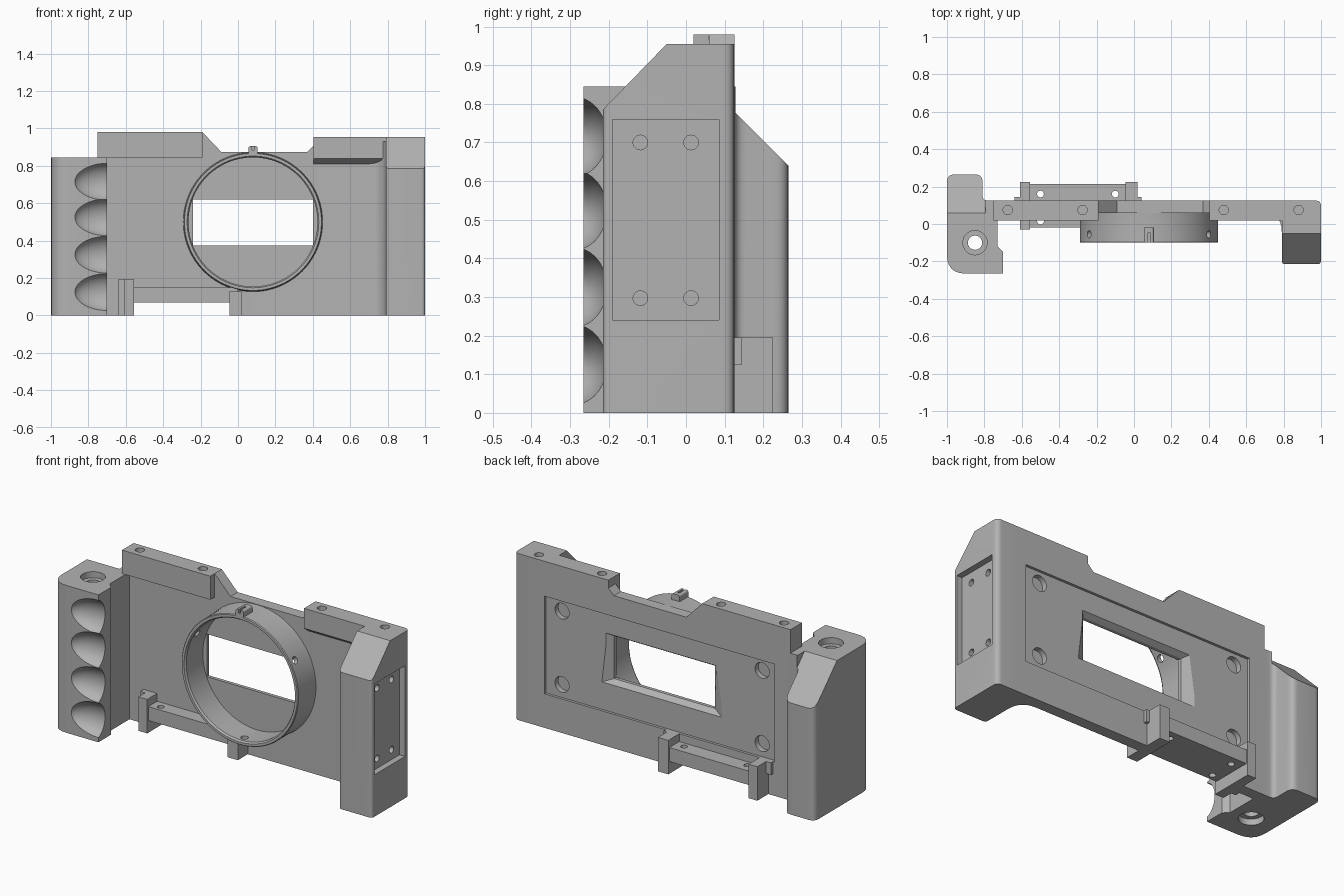
import bpy, bmesh, math
from mathutils import Vector, Matrix

cube = bpy.data.objects.get("Cube")
if cube:
    bpy.data.objects.remove(cube, do_unlink=True)

grey = bpy.data.materials.new("mid_grey")
grey.use_nodes = True
grey.diffuse_color = (0.45, 0.45, 0.45, 1)
grey.node_tree.nodes["Principled BSDF"].inputs["Base Color"].default_value = (0.45, 0.45, 0.45, 1)


def finish(name, bm):
    bmesh.ops.recalc_face_normals(bm, faces=bm.faces)
    mesh = bpy.data.meshes.new(name)
    bm.to_mesh(mesh)
    bm.free()
    mesh.materials.append(grey)
    ob = bpy.data.objects.new(name, mesh)
    bpy.context.collection.objects.link(ob)
    return ob


def loft(name, axis, lo, hi, pts, end=None):
    """Solid between a flat outline at lo and another at hi along an axis."""
    place = {"x": lambda p, t: (t, p[0], p[1]),
             "y": lambda p, t: (p[0], t, p[1]),
             "z": lambda p, t: (p[0], p[1], t)}[axis]
    bm = bmesh.new()
    a = [bm.verts.new(place(p, lo)) for p in pts]
    b = [bm.verts.new(place(p, hi)) for p in (end or pts)]
    bm.faces.new(a)
    bm.faces.new(b[::-1])
    for i in range(len(a)):
        j = (i + 1) % len(a)
        bm.faces.new((a[i], b[i], b[j], a[j]))
    return finish(name, bm)


def box(name, x0, x1, y0, y1, z0, z1):
    return loft(name, "z", z0, z1, [(x0, y0), (x1, y0), (x1, y1), (x0, y1)])


def rod(name, centre, direction, radius, length, top=None, segs=32):
    bm = bmesh.new()
    turn = Vector(direction).to_track_quat("Z", "Y").to_matrix().to_4x4()
    bmesh.ops.create_cone(bm, cap_ends=True, segments=segs, radius1=radius,
                          radius2=radius if top is None else top, depth=length,
                          matrix=Matrix.Translation(centre) @ turn)
    return finish(name, bm)


def rounded(corners, steps=6):
    """Outline whose corners (x, y, radius) are softened."""
    out = []
    n = len(corners)
    for i, (x, y, r) in enumerate(corners):
        p = Vector((x, y))
        if not r:
            out.append(p)
            continue
        a = p + (Vector(corners[i - 1][:2]) - p).normalized() * r
        b = p + (Vector(corners[(i + 1) % n][:2]) - p).normalized() * r
        for k in range(steps + 1):
            t = k / steps
            out.append(a * (1 - t) ** 2 + p * (2 * t * (1 - t)) + b * t * t)
    return out


def combine(ob, others, operation):
    """Bake booleans into the object and discard the helpers."""
    for o in others:
        o.hide_render = True
        m = ob.modifiers.new("join", "BOOLEAN")
        m.operation, m.solver, m.object = operation, "EXACT", o
    bpy.context.view_layer.update()
    dg = bpy.context.evaluated_depsgraph_get()
    mesh = bpy.data.meshes.new_from_object(ob.evaluated_get(dg))
    ob.modifiers.clear()
    ob.data = mesh
    for o in others:
        bpy.data.objects.remove(o, do_unlink=True)
    mesh.materials.clear()
    mesh.materials.append(grey)


# Main plate with the notched bottom and stepped top
body = loft("camera_body", "y", 0.06, 0.125, [
    (-0.79, 0), (-0.555, 0), (-0.555, 0.07), (-0.045, 0.07), (-0.045, 0), (0.85, 0),
    (0.85, 0.955), (0.405, 0.955), (0.405, 0.91), (0.37, 0.875), (-0.09, 0.875),
    (-0.19, 0.98), (-0.75, 0.98), (-0.75, 0.845), (-0.79, 0.845)])

# Finger grip, sloped at the back, with four scallops on its inner front corner
grip = loft("finger_grip", "z", 0, 0.845, rounded([
    (-1, 0.265, 0.04), (-0.81, 0.265, 0.04), (-0.81, 0.125, 0.03), (-0.73, 0.125, 0),
    (-0.73, -0.12, 0), (-0.7, -0.15, 0), (-0.7, -0.265, 0), (-1, -0.265, 0.1)]))
grip_cuts = [loft("slope_cut", "x", -1.1, -0.795, [(0.06, 0.845), (0.3, 0.605), (0.3, 0.9), (0.06, 0.9)])]
for z in (0.125, 0.325, 0.525, 0.715):
    bm = bmesh.new()
    bmesh.ops.create_uvsphere(bm, u_segments=40, v_segments=24, radius=1,
                              matrix=Matrix.Translation((-0.7, -0.29, z)) @ Matrix.Diagonal((0.18, 0.085, 0.103, 1)))
    grip_cuts.append(finish("scallop", bm))
combine(grip, grip_cuts, "DIFFERENCE")

# Opposite grip block with sloped front top and rounded outer corners
side = loft("side_block", "x", 0.79, 1, [(-0.215, 0), (0.125, 0), (0.125, 0.955), (-0.05, 0.955), (-0.215, 0.785)])
outline = loft("side_outline", "z", -0.1, 1.1, rounded([
    (0.79, 0.125, 0), (1, 0.125, 0.03), (1, -0.215, 0.02), (0.79, -0.215, 0.02)]))
combine(side, [outline], "INTERSECT")
fillet = loft("side_fillet", "z", 0, 0.93, rounded([(0.69, 0.07, 0), (0.69, 0.06, 0), (0.79, 0.06, 0.1),
                                                    (0.79, -0.06, 0), (0.82, -0.06, 0), (0.82, 0.07, 0)]))

# Raised screw bars along the top
left_bar = box("top_bar_a", -0.75, -0.19, 0.02, 0.08, 0.845, 0.98)
right_bar = loft("top_bar_b", "x", 0.405, 0.8, [(0.08, 0.955), (0.02, 0.955), (0.02, 0.84), (0.06, 0.81), (0.08, 0.81)])

# Bottom bracket
bracket = [box("bracket_bar", -0.6, 0, -0.02, 0.215, 0.07, 0.15),
           box("bracket_post_a", -0.61, -0.555, -0.03, 0.225, 0, 0.195),
           box("bracket_post_b", -0.045, 0.02, 0.07, 0.225, 0, 0.195),
           box("bracket_post_b_front", -0.045, 0.02, -0.03, 0.08, 0, 0.127)]
for x in (-0.64, 0.0):
    bracket.append(box("bracket_lug", x, x + 0.04, 0.1, 0.145, 0.125, 0.195))
bracket.append(box("bracket_front_lug", -0.64, -0.6, 0.03, 0.08, 0, 0.195))
combine(body, [grip, side, fillet, left_bar, right_bar] + bracket, "UNION")

# Back panel recess, flared window and blind magnet holes
cuts = [box("panel_recess", -0.65, 0.81, 0.11, 0.2, 0.195, 0.755)]
# keep the recess clear of the bracket
inner = [(-0.24, 0.375), (0.4, 0.375), (0.4, 0.62), (-0.24, 0.62)]
flare = [(-0.325, 0.345), (0.475, 0.345), (0.44, 0.645), (-0.28, 0.645)]
cuts.append(loft("window_flare", "y", 0.08, 0.12, inner, flare))
cuts.append(loft("window_hole", "y", 0.0, 0.11, inner))
for x in (-0.56, 0.71):
    for z in (0.27, 0.69):
        cuts.append(rod("magnet_hole", (x, 0.11, z), (0, 1, 0), 0.045, 0.06))

# Side panel recess with screw holes
cuts.append(box("side_recess", 0.965, 1.1, -0.19, 0.085, 0.24, 0.76))
for y in (-0.118, 0.013):
    for z in (0.297, 0.7):
        cuts.append(rod("side_hole", (0.96, y, z), (1, 0, 0), 0.019, 0.08, segs=24))

# Screw holes in the top bars, and in the bracket
for x, z in ((-0.675, 0.98), (-0.275, 0.98), (0.48, 0.955), (0.88, 0.955)):
    cuts.append(rod("bar_hole", (x, 0.075, z), (0, 0, 1), 0.025, 0.08, segs=24))
for x, y in ((-0.5, 0.16), (-0.1, 0.16), (-0.5, 0.015)):
    cuts.append(rod("bracket_hole", (x, y, 0.11), (0, 0, 1), 0.018, 0.2, segs=20))

# Bore through the finger grip, widened at both ends
cuts.append(rod("grip_bore", (-0.85, -0.1, 0.42), (0, 0, 1), 0.038, 1.2))
for z in (0.0, 0.845):
    cuts.append(rod("grip_counterbore", (-0.85, -0.1, z), (0, 0, 1), 0.065, 0.07))
combine(body, cuts, "DIFFERENCE")

# Lens mount ring, lathed around its own axis
bm = bmesh.new()
profile = [(0.352, -0.1), (0.366, -0.1), (0.37, -0.095), (0.37, 0.02), (0.373, 0.062), (0.345, 0.062), (0.345, -0.09)]
segs = 96
loops = []
for i in range(segs):
    a = math.tau * i / segs
    loops.append([bm.verts.new((0.08 + r * math.cos(a), y, 0.5 + r * math.sin(a))) for r, y in profile])
for i in range(segs):
    p, q = loops[i], loops[(i + 1) % segs]
    for k in range(len(profile)):
        m = (k + 1) % len(profile)
        bm.faces.new((p[k], q[k], q[m], p[m]))
ring = finish("lens_ring", bm)
holes = []
for deg in (30, 150, 270):
    d = Vector((math.cos(math.radians(deg)), 0, math.sin(math.radians(deg))))
    holes.append(rod("ring_hole", Vector((0.08, -0.055, 0.5)) + d * 0.36, d, 0.02, 0.1, segs=24))
combine(ring, holes, "DIFFERENCE")

# Slotted index tab on top of the ring
tab = loft("index_tab", "y", -0.1, -0.02, rounded([
    (0.055, 0.862, 0), (0.105, 0.862, 0), (0.105, 0.905, 0.012), (0.055, 0.905, 0.012)]))
combine(tab, [box("tab_slot", 0.074, 0.086, -0.2, -0.045, 0.885, 1)], "DIFFERENCE")

# Smooth curved faces, keep hard edges
for ob in (body, ring, tab):
    bpy.ops.object.select_all(action="DESELECT")
    ob.select_set(True)
    bpy.context.view_layer.objects.active = ob
    bpy.ops.object.shade_smooth_by_angle(angle=math.radians(30))
